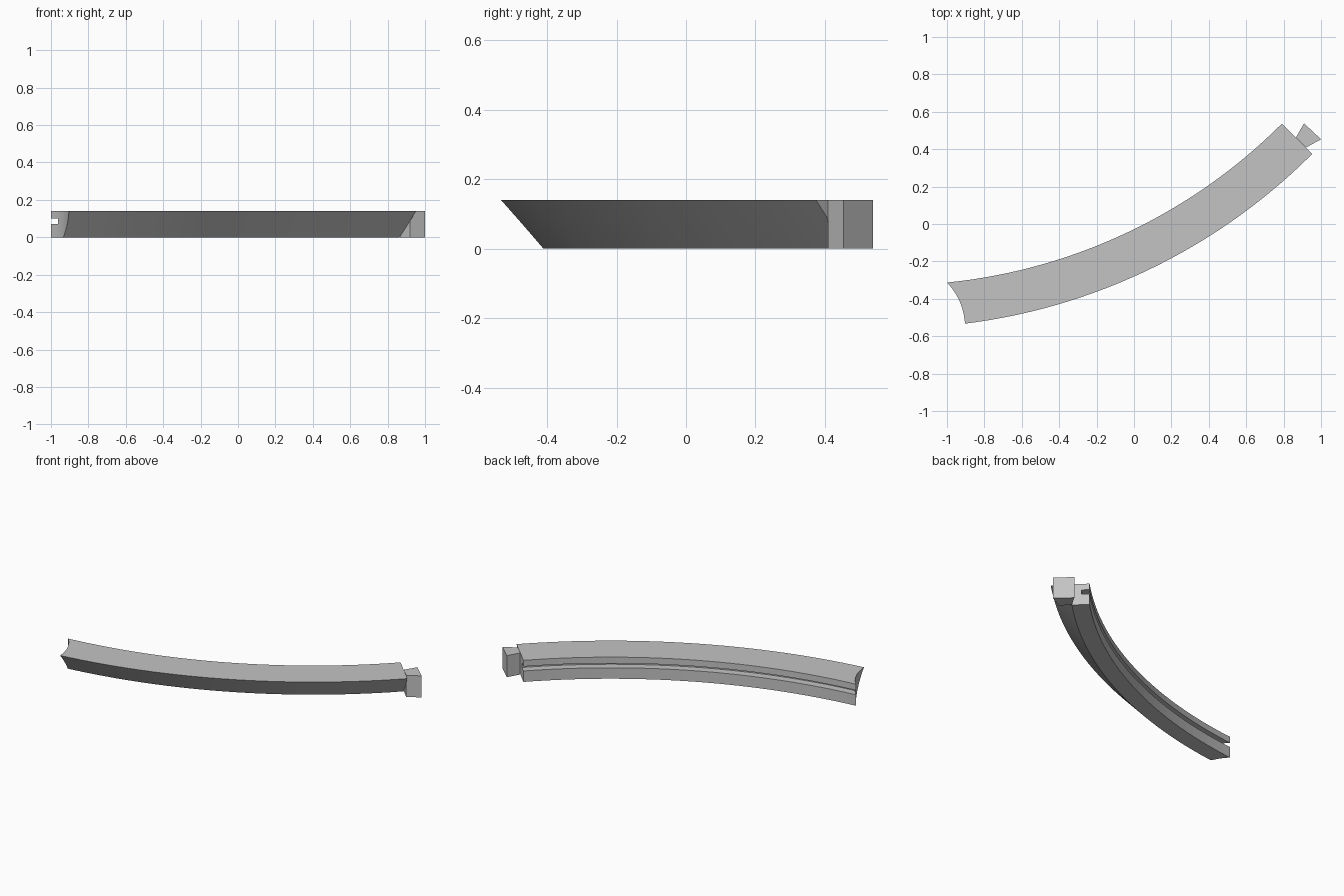
import bpy, bmesh
from math import radians, sin, cos

cube = bpy.data.objects.get("Cube")
if cube:
    bpy.data.objects.remove(cube, do_unlink=True)

HEIGHT = 0.14
CENTRE = (-1.296, 2.623)      # centre of the arc
INNER, OUTER_TOP, OUTER_BOTTOM, GROOVE = 2.951, 3.18, 3.055, 3.0
START, END, STEPS = radians(3), radians(45), 32

grey = bpy.data.materials.new("plain grey")
grey.use_nodes = True
colour = (0.55, 0.55, 0.55, 1)
grey.diffuse_color = colour
grey.node_tree.nodes["Principled BSDF"].inputs["Base Color"].default_value = colour


def finish(name, bm):
    bmesh.ops.recalc_face_normals(bm, faces=bm.faces)
    mesh = bpy.data.meshes.new(name)
    bm.to_mesh(mesh)
    bm.free()
    mesh.materials.append(grey)
    obj = bpy.data.objects.new(name, mesh)
    bpy.context.collection.objects.link(obj)
    return obj


def on_arc(radius, angle):
    return CENTRE[0] + radius * sin(angle), CENTRE[1] - radius * cos(angle)


# Curved rail: section with a sloping outer face and a grooved inner face
section = [(INNER, 0), (OUTER_BOTTOM, 0), (OUTER_TOP, HEIGHT), (INNER, HEIGHT),
           (INNER, 0.1), (GROOVE, 0.1), (GROOVE, 0.071), (INNER, 0.071)]
bm = bmesh.new()
rings = []
for i in range(STEPS + 1):
    angle = START + (END - START) * i / STEPS
    rings.append([bm.verts.new((*on_arc(r, angle), z)) for r, z in section])
for a, b in zip(rings, rings[1:]):
    for j in range(len(section)):
        k = (j + 1) % len(section)
        bm.faces.new((a[j], a[k], b[k], b[j]))
bm.faces.new(rings[0])
bm.faces.new(rings[-1])
rail = finish("curved_rail", bm)

# Round hollow at the left end
bm = bmesh.new()
bmesh.ops.create_cone(bm, cap_ends=True, segments=96, radius1=0.35, radius2=0.35, depth=1)
bmesh.ops.translate(bm, verts=bm.verts, vec=(-1.253, -0.554, 0))
cutter = finish("end_cutter", bm)
cutter.hide_render = True
cut = rail.modifiers.new("round end", 'BOOLEAN')
cut.object = cutter
cut.operation = 'DIFFERENCE'
cut.solver = 'EXACT'
bpy.context.view_layer.update()
baked = bpy.data.meshes.new_from_object(rail.evaluated_get(bpy.context.evaluated_depsgraph_get()))
rail.modifiers.clear()
rail.data = baked
bpy.data.objects.remove(cutter, do_unlink=True)

# Dovetail tongue at the right end
outline = [(0.866, 0.463), (0.92, 0.409), (1.0, 0.453), (0.909, 0.538)]
bm = bmesh.new()
base = bm.faces.new([bm.verts.new((x, y, 0)) for x, y in outline])
grown = bmesh.ops.extrude_face_region(bm, geom=[base], use_keep_orig=True)
top = [v for v in grown["geom"] if isinstance(v, bmesh.types.BMVert)]
bmesh.ops.translate(bm, verts=top, vec=(0, 0, HEIGHT))
finish("dovetail_tongue", bm)
